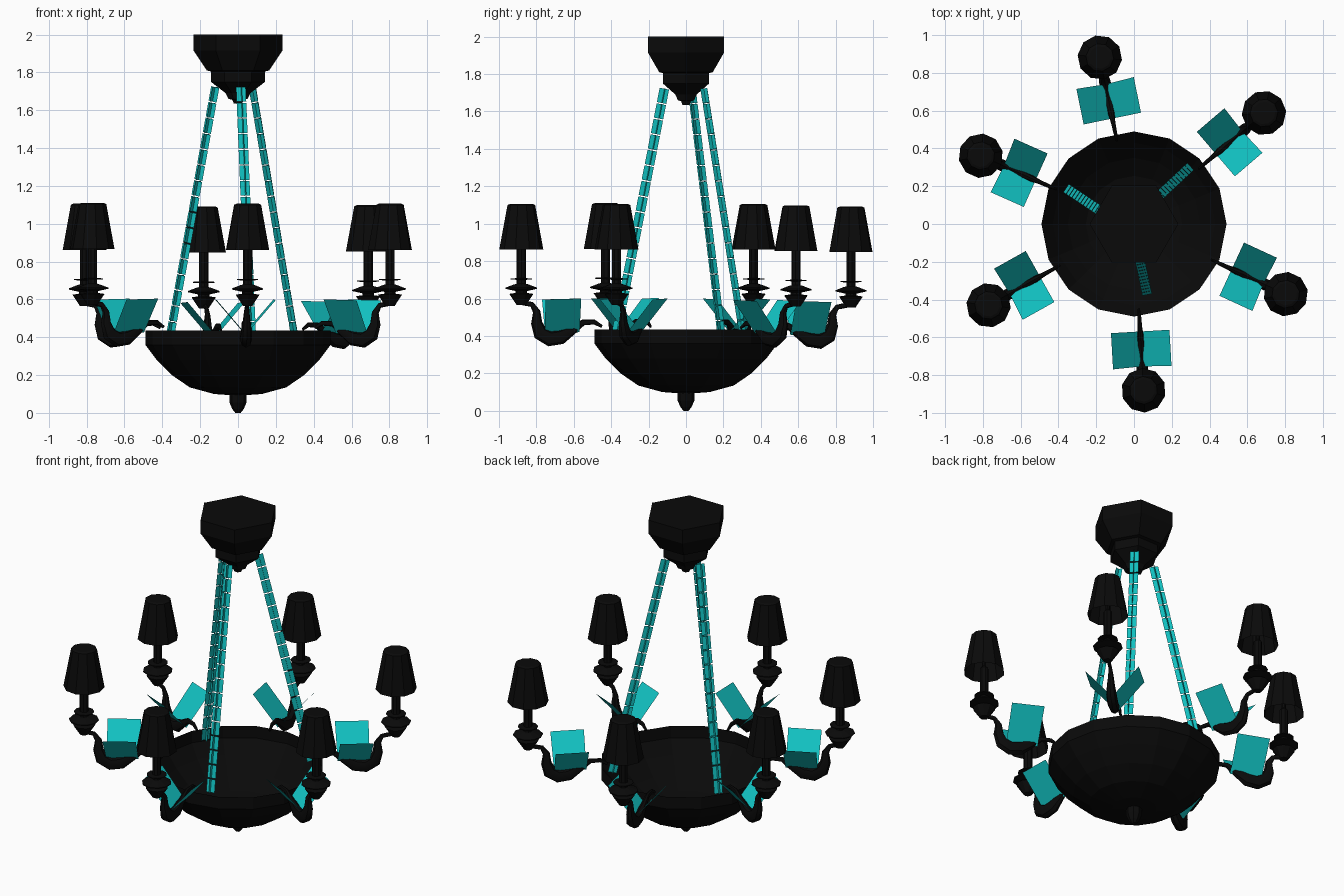
import bpy, bmesh, math
from mathutils import Vector, Matrix

cube = bpy.data.objects.get("Cube")
if cube:
    bpy.data.objects.remove(cube, do_unlink=True)


def material(name, color):
    m = bpy.data.materials.new(name)
    m.use_nodes = True
    m.diffuse_color = color
    bsdf = next(n for n in m.node_tree.nodes if n.type == 'BSDF_PRINCIPLED')
    bsdf.inputs["Base Color"].default_value = color
    bsdf.inputs["Roughness"].default_value = 0.8
    return m


BLACK = material("black_iron", (0.003, 0.003, 0.003, 1))
TEAL = material("teal", (0.006, 0.55, 0.55, 1))


def finish(name, bm, mat, matrix=None, smooth=False):
    if matrix:
        bm.transform(matrix)
    mesh = bpy.data.meshes.new(name)
    bm.to_mesh(mesh)
    bm.free()
    mesh.materials.append(mat)
    ob = bpy.data.objects.new(name, mesh)
    bpy.context.collection.objects.link(ob)
    if smooth:
        bpy.ops.object.select_all(action='DESELECT')
        ob.select_set(True)
        bpy.context.view_layer.objects.active = ob
        bpy.ops.object.shade_smooth_by_angle(angle=math.radians(40))
    return ob


def skin(bm, rings, cap_first, cap_last):
    """Join rings of points with quads and close the wanted ends."""
    loops = [[bm.verts.new(p) for p in ring] for ring in rings]
    n = len(loops[0])
    for a, b in zip(loops, loops[1:]):
        for i in range(n):
            j = (i + 1) % n
            bm.faces.new((a[i], a[j], b[j], b[i]))
    if cap_first:
        bm.faces.new(loops[0][::-1])
    if cap_last:
        bm.faces.new(loops[-1])
    bmesh.ops.recalc_face_normals(bm, faces=bm.faces)


def lathe(name, profile, sides, matrix=None, caps=(True, True), turn=0.0):
    """Turn a (radius, height) profile around the z axis."""
    rings = []
    for r, z in profile:
        angles = [turn + math.tau * i / sides for i in range(sides)]
        rings.append([(r * math.cos(a), r * math.sin(a), z) for a in angles])
    bm = bmesh.new()
    skin(bm, rings, *caps)
    return finish(name, bm, BLACK, matrix)


def sweep(name, path, matrix, sides=8, flat=0.75):
    """Tapered tube along (x, z, radius) points in the xz plane."""
    rings = []
    for i, (x, z, r) in enumerate(path):
        a, b = path[max(i - 1, 0)], path[min(i + 1, len(path) - 1)]
        t = Vector((b[0] - a[0], 0, b[1] - a[1])).normalized()
        up = Vector((-t.z, 0, t.x))
        ring = []
        for k in range(sides):
            c = math.tau * k / sides
            side = Vector((0, math.sin(c) * r * flat, 0))
            ring.append(Vector((x, 0, z)) + up * math.cos(c) * r + side)
        rings.append(ring)
    bm = bmesh.new()
    skin(bm, rings, True, True)
    return finish(name, bm, BLACK, matrix, smooth=True)


# Ceiling canopy, hexagonal
lathe("ceiling_canopy", [(.235, 2), (.235, 1.915), (.165, 1.81), (.143, 1.805), (.143, 1.75),
                         (.065, 1.69), (.05, 1.66), (.03, 1.655), (.022, 1.635)], 6)

# Open bowl and finial
lathe("bowl", [(.49, .435), (.49, .36), (.43, .28), (.35, .2), (.255, .135), (.127, .1), (.02, .092)],
      16, caps=(False, True))
lathe("bowl_finial", [(.04, .12), (.045, .09), (.045, .055), (.03, .02), (.014, 0)], 8)

# Arms, leaves and lamps: (direction in degrees, lamp radius, height shift)
ARMS = [(101.6, .9, -.014), (40.5, .905, -.008), (-24.8, .885, 0),
        (-86.7, .882, 0), (-150.8, .882, .004), (156, .888, 0)]
ARM_PATH = [(.45, .45, .008), (.49, .474, .013), (.55, .472, .016), (.61, .43, .025),
            (.67, .395, .04), (.73, .386, .042), (.78, .415, .04), (.8, .47, .03),
            (.8, .53, .02), (.825, .568, .014), (.885, .58, .014)]
for i, (deg, radius, dz) in enumerate(ARMS):
    place = Matrix.Translation((0, 0, dz)) @ Matrix.Rotation(math.radians(deg), 4, 'Z')
    lamp = place @ Matrix.Translation((radius, 0, 0))
    tag = f"_{i + 1}"
    sweep("arm" + tag, ARM_PATH, place)

    # Pair of flat leaves in a V over the arm
    bm = bmesh.new()
    for s in (-1, 1):
        bm.faces.new([bm.verts.new(p) for p in (
            (.57, 0, .42), (.755, 0, .415), (.762, s * .155, .595), (.57, s * .155, .6))])
    finish("leaves" + tag, bm, TEAL, place)

    # Drip pan, candle and shade
    lathe("drip_pan" + tag, [(.025, .565), (.045, .595), (.065, .625), (.03, .63), (.03, .64),
                             (.085, .652), (.085, .658), (.04, .675), (.022, .68)], 10, lamp)
    lathe("candle_collar" + tag, [(.024, .7), (.058, .702), (.058, .707), (.024, .709)], 10, lamp)
    lathe("candle" + tag, [(.025, .67), (.025, .885), (.012, .9), (.012, .96)], 8, lamp)
    lathe("lamp_shade" + tag, [(.118, .862), (.074, 1.1), (.06, 1.106)], 10, lamp, caps=(False, True))

# Hanging chains: crossed flat links from canopy to bowl
CHAINS = [((.015, -.115, 1.725), (.07, -.375, .4)),
          ((.075, .095, 1.725), (.3, .305, .4)),
          ((-.12, .03, 1.725), (-.36, .19, .4))]
LINKS, HALF = 16, .026
for i, (top, bottom) in enumerate(CHAINS):
    top, bottom = Vector(top), Vector(bottom)
    along = (bottom - top).normalized()
    tangent = along.cross(Vector((0, 0, 1))).normalized()
    bm = bmesh.new()
    for across in (tangent, along.cross(tangent)):
        for k in range(LINKS):
            a = top.lerp(bottom, (k + .04) / LINKS)
            b = top.lerp(bottom, (k + .96) / LINKS)
            w = across * HALF
            bm.faces.new([bm.verts.new(p) for p in (a - w, a + w, b + w, b - w)])
    finish(f"chain_{i + 1}", bm, TEAL)
